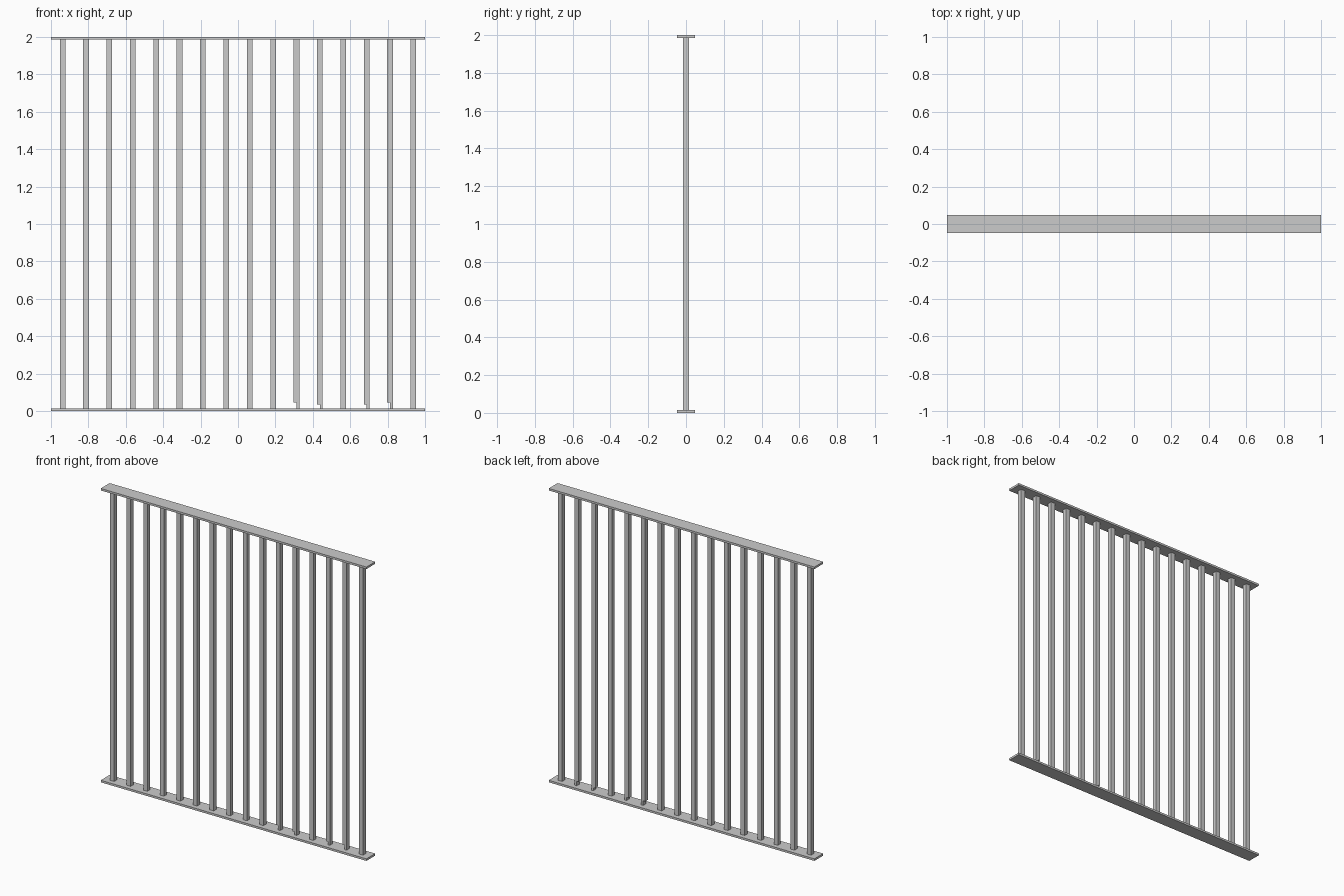
import bpy

if "Cube" in bpy.data.objects:
    bpy.data.objects.remove(bpy.data.objects["Cube"])

W = 0.03          # bar width
RAIL_T = 0.014    # rail thickness
RAIL_D = 0.095    # rail depth


def extrude_profile(name, pts, depth):
    """Extrude a front-view (x, z) outline symmetrically along y."""
    n = len(pts)
    verts = [(x, y, z) for y in (-depth / 2, depth / 2) for x, z in pts]
    faces = [list(range(n)), list(range(2 * n - 1, n - 1, -1))]
    faces += [[(i + 1) % n, i, i + n, (i + 1) % n + n] for i in range(n)]
    mesh = bpy.data.meshes.new(name)
    mesh.from_pydata(verts, [], faces)
    obj = bpy.data.objects.new(name, mesh)
    bpy.context.collection.objects.link(obj)
    return obj


def rect(x0, x1, z0, z1):
    return [(x0, z0), (x1, z0), (x1, z1), (x0, z1)]


# Flat rails at floor and top
extrude_profile("bottom_rail", rect(-1, 1, 0, RAIL_T), RAIL_D)
extrude_profile("top_rail", rect(-1, 1, 2 - RAIL_T, 2), RAIL_D)

# Sixteen square bars; four have a small notch at the foot
notches = {10: 0.045, 11: 0.035, 13: 0.035, 14: 0.045}
for i in range(16):
    x = -0.9375 + 0.125 * i
    l, r, z0, z1 = x - W / 2, x + W / 2, RAIL_T, 2 - RAIL_T
    if i in notches:
        zn = notches[i]
        pts = [(x, z0), (r, z0), (r, z1), (l, z1), (l, zn), (x, zn)]
    else:
        pts = rect(l, r, z0, z1)
    extrude_profile(f"bar_{i + 1:02d}", pts, W)
